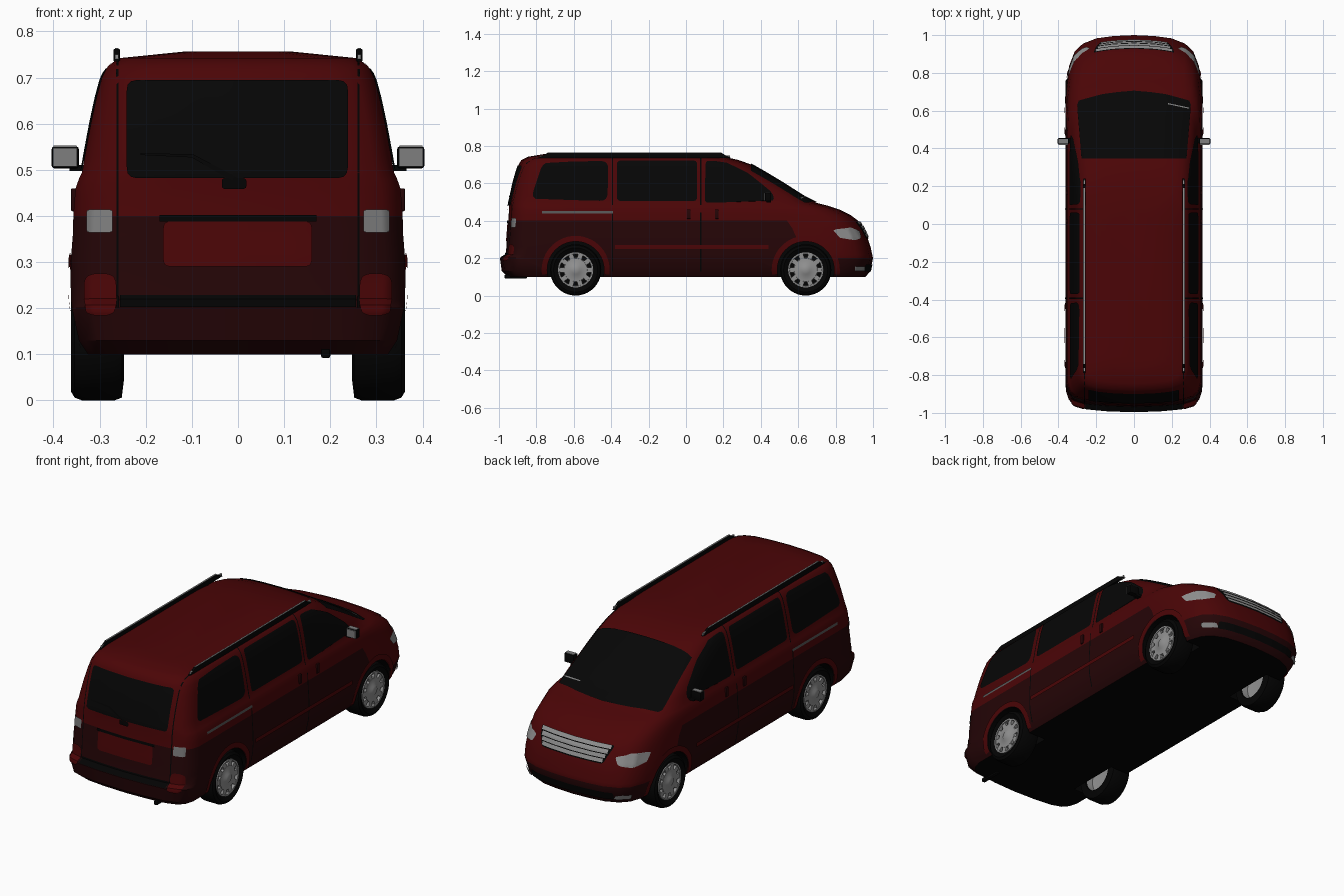
import bpy, bmesh, math
from mathutils import Vector, Matrix
from mathutils.bvhtree import BVHTree

if "Cube" in bpy.data.objects:
    bpy.data.objects.remove(bpy.data.objects["Cube"])

def mat(name, r, g, b):
    m = bpy.data.materials.new(name)
    m.diffuse_color = (r, g, b, 1)
    m.use_nodes = True
    m.node_tree.nodes["Principled BSDF"].inputs["Base Color"].default_value = m.diffuse_color
    return m

RED = mat("body_red", .07, .0015, .002)
DARK = mat("lower_dark_red", .018, .0015, .002)
BLACK = mat("trim_black", .001, .001, .001)
GLASS = mat("dark_glass", .0018, .0018, .0018)
GREY = mat("silver", .28, .28, .28)
LAMP = mat("lamp_grey", .21, .21, .21)
DULL = mat("dull_grey", .10, .10, .10)

def finish(bm, name, mats, angle=35):
    me = bpy.data.meshes.new(name)
    bm.to_mesh(me)
    bm.free()
    for m in mats:
        me.materials.append(m)
    for p in me.polygons:
        p.use_smooth = True
    me.set_sharp_from_angle(angle=math.radians(angle))
    ob = bpy.data.objects.new(name, me)
    bpy.context.collection.objects.link(ob)
    return ob

def box(name, lo, hi, m, bev=0.0, taper=0.0):
    bm = bmesh.new()
    lo, hi = Vector(lo), Vector(hi)
    mid = (lo + hi) / 2
    bmesh.ops.create_cube(bm, size=1, matrix=Matrix.Translation(mid) @ Matrix.Diagonal((*(hi - lo), 1)))
    for v in bm.verts:                      # sloping ends
        if v.co.z > mid.z:
            v.co.y -= math.copysign(taper, v.co.y - mid.y)
    if bev:
        bmesh.ops.bevel(bm, geom=bm.edges[:], offset=bev, segments=2, affect='EDGES', profile=.5)
    return finish(bm, name, [m])

def sided(s, lo, hi):
    """Box limits mirrored to side s."""
    xs = sorted((s * lo[0], s * hi[0]))
    return (xs[0], *lo[1:]), (xs[1], *hi[1:])

def lathe(name, prof, s, cy, cz, m, n=40):
    """Revolve (radius, x) profile round a wheel axis."""
    bm = bmesh.new()
    rings = [[bm.verts.new((s * x, cy + r * math.cos(a), cz + r * math.sin(a)))
              for a in (2 * math.pi * k / n for k in range(n))] for r, x in prof]
    for a, b in zip(rings, rings[1:]):
        for k in range(n):
            bm.faces.new((a[k], a[k - 1], b[k - 1], b[k]))
    bmesh.ops.remove_doubles(bm, verts=bm.verts, dist=1e-5)
    bmesh.ops.recalc_face_normals(bm, faces=bm.faces)
    return finish(bm, name, [m])

# ---- Body: stacked plan outlines (z, half width, rear y, front y)
LEVELS = [(.10, .325, -.95, .96), (.13, .345, -.985, .985), (.20, .36, -.995, 1.0),
          (.218, .362, -.965, .996), (.26, .363, -.96, .987), (.31, .362, -.957, .97),
          (.36, .358, -.953, .948), (.40, .357, -.95, .92), (.43, .355, -.948, .88),
          (.46, .352, -.947, .82), (.48, .345, -.947, .76), (.495, .338, -.947, .70),
          (.53, .332, -.94, .63), (.60, .319, -.925, .52), (.66, .306, -.908, .42),
          (.70, .295, -.895, .35), (.725, .282, -.88, .28), (.742, .258, -.845, .20),
          (.756, .12, -.76, .07)]
REAR = [(0, 0), (.4, .005), (.7, .015), (.88, .035), (.96, .065), (1, .11)]
FRONT = [(1, .38), (.985, .26), (.95, .16), (.87, .085), (.75, .045), (.55, .017), (.3, .005), (0, 0)]
bm = bmesh.new()
loops = []
for z, w, yr, yf in LEVELS:
    k = 1 - .4 * min(1, max(0, (z - .43) / .1))
    half = [(f * w, yr + d) for f, d in REAR]
    y0, y1 = yr + .11, yf - .38 * k
    half += [(w, y0 + (y1 - y0) * t / 6) for t in range(1, 6)]
    half += [(f * w, yf - d * k) for f, d in FRONT]
    ring = half + [(-x, y) for x, y in half[-2:0:-1]]
    loops.append([bm.verts.new((x, y, z)) for x, y in ring])
for a, b in zip(loops, loops[1:]):
    for i in range(len(a)):
        f = bm.faces.new((a[i - 1], a[i], b[i], b[i - 1]))
        c = f.calc_center_median()
        if (c.z < .4 and c.y < .5) or c.z < .2:   # darker lower body
            f.material_index = 2
bm.faces.new(loops[0]).material_index = 1         # black floor
bm.faces.new(loops[-1])
bmesh.ops.recalc_face_normals(bm, faces=bm.faces)
bvh = BVHTree.FromBMesh(bm)
body = finish(bm, "van_body", [RED, BLACK, DARK])

# ---- Wheel arches cut out of the body
WHEEL_Y, R = (.64, -.59), .137
cutters = []
for s in (1, -1):
    for wy in WHEEL_Y:
        c = lathe("arch_cutter", [(0, .22), (.152, .22), (.152, .5), (0, .5)], s, wy, R, RED)
        c.data.materials.append(BLACK)
        c.data.materials.append(DARK)
        for p in c.data.polygons:
            p.material_index = 1
        c.hide_render = True
        mod = body.modifiers.new("arch", 'BOOLEAN')
        mod.operation, mod.solver, mod.object = 'DIFFERENCE', 'EXACT', c
        cutters.append(c)
dg = bpy.context.evaluated_depsgraph_get()
cut = bpy.data.meshes.new_from_object(body.evaluated_get(dg))
body.modifiers.clear()
body.data = cut
cut.set_sharp_from_angle(angle=math.radians(35))
for c in cutters:
    bpy.data.objects.remove(c)

# ---- Thin plates laid on the body by projection
def rounded(poly, r):
    out = []
    for i, p in enumerate(poly):
        p, a, b = Vector(p), Vector(poly[i - 1]), Vector(poly[(i + 1) % len(poly)])
        p0 = p + (a - p).normalized() * min(r, (a - p).length * .45)
        p1 = p + (b - p).normalized() * min(r, (b - p).length * .45)
        out += [p0 * (1 - t) ** 2 + p * 2 * t * (1 - t) + p1 * t * t for t in (0, .25, .5, .75, 1)]
    return out

def scan(poly, n=14, m=14):
    """Fill a convex outline with rows of points."""
    vs = [p[1] for p in poly]
    lo, hi = min(vs), max(vs)
    rows = []
    for i in range(n + 1):
        v = (lo + hi) / 2 - (hi - lo) / 2 * math.cos(math.pi * i / n) * .9999
        us = []
        for a, b in zip(poly, list(poly[1:]) + [poly[0]]):
            if (a[1] - v) * (b[1] - v) <= 0 and a[1] != b[1]:
                us.append(a[0] + (b[0] - a[0]) * (v - a[1]) / (b[1] - a[1]))
        rows.append([(min(us) + (max(us) - min(us)) * j / m, v) for j in range(m + 1)])
    return rows

def plate(name, rows, axis, s, m, off=.004):
    d = {'x': Vector((-s, 0, 0)), 'y': Vector((0, -s, 0)), 'z': Vector((0, 0, -1))}[axis]
    bm = bmesh.new()
    grid = []
    for row in rows:
        line = []
        for u, v in row:
            p = Vector({'x': (0, u, v), 'y': (u, 0, v), 'z': (u, v, 0)}[axis]) - d * 2
            hit, nor, _, _ = bvh.ray_cast(p, d)
            if hit is None:
                hit, nor, _, _ = bvh.find_nearest(p + d * 1.6)
            line.append(bm.verts.new(hit + nor * off))
        grid.append(line)
    for a, b in zip(grid, grid[1:]):
        for j in range(len(a) - 1):
            bm.faces.new((a[j], a[j + 1], b[j + 1], b[j]))
    bm.normal_update()
    if sum(f.normal.dot(d) * f.calc_area() for f in bm.faces) > 0:
        bmesh.ops.reverse_faces(bm, faces=bm.faces)
    return finish(bm, name, [m])

def rect(u0, u1, v0, v1, r=0.0):
    p = [(u0, v0), (u1, v0), (u1, v1), (u0, v1)]
    return scan(rounded(p, r) if r else p)

for s in (1, -1):
    # side glass
    plate("rear_side_window", scan(rounded([(-.83, .515), (-.42, .505), (-.415, .718), (-.765, .712)], .04)), 'x', s, GLASS)
    plate("middle_side_window", rect(-.37, .06, .505, .72, .02), 'x', s, GLASS)
    plate("front_side_window", scan(rounded([(.10, .495), (.475, .505), (.46, .55), (.33, .655), (.21, .712), (.105, .72)], .02)), 'x', s, GLASS)
    # door gaps, sliding rail, mouldings and handles
    for y in (-.393, .079):
        plate("door_gap", rect(y - .003, y + .003, .13, .735), 'x', s, BLACK, .002)
    plate("sliding_rail", rect(-.77, -.39, .438, .451), 'x', s, DULL)
    plate("side_moulding", rect(-.38, .44, .248, .27), 'x', s, RED, .007)
    for y in (.015, .165):
        box("door_handle", *sided(s, (.35, y - .01, .41), (.362, y + .01, .46)), DARK, .003)
    # wheel arch lips
    for wy in WHEEL_Y:
        arc = [math.pi * (-.04 + 1.08 * k / 28) for k in range(29)]
        plate("arch_lip", [[(wy + r * math.cos(a), R + r * math.sin(a)) for a in arc]
                           for r in (.153, .182)], 'x', s, RED, .005)
    # lamps
    plate("headlight", scan(rounded([(.785, .352), (.82, .308), (.90, .295), (.935, .305), (.925, .345), (.88, .362)], .008)), 'x', s, GREY)
    plate("fog_lamp", rect(.90, .95, .132, .157, .006), 'x', s, LAMP, .007)
    xs = lambda a, b: sorted((s * a, s * b))
    plate("reverse_lamp", rect(*xs(.27, .324), .364, .413, .006), 'y', -1, LAMP, .006)
    plate("bumper_corner", rect(*xs(.262, .33), .185, .275, .025), 'y', -1, RED, .006)
    plate("tailgate_gap", rect(*xs(.258, .263), .20, .735), 'y', -1, BLACK, .002)
    # roof rails
    box("roof_rail", *sided(s, (.256, -.79, .735), (.27, .24, .762)), BLACK, .002, .05)
    box("roof_rail_strip", *sided(s, (.259, -.74, .758), (.267, .19, .764)), GREY)
    for y0, y1 in ((-.78, -.74), (.19, .235)):
        box("roof_rail_foot", *sided(s, (.259, y0, .735), (.267, y1, .75)), GREY)
    # door mirrors
    box("mirror_housing", *sided(s, (.345, .422, .503), (.404, .455, .551)), BLACK, .006)
    box("mirror_glass", *sided(s, (.349, .417, .507), (.401, .423, .547)), LAMP)
    box("mirror_cap", *sided(s, (.35, .425, .547), (.4, .45, .553)), LAMP)
    box("mirror_arm", *sided(s, (.325, .43, .497), (.365, .455, .51)), BLACK)

# ---- Front
plate("windscreen", scan([(-.3, .65), (-.15, .69), (0, .705), (.15, .69), (.3, .65), (.275, .345), (-.275, .345)], 20, 20), 'z', 1, GLASS, .005)
plate("windscreen_wiper", [[(.18, .636), (.29, .612)], [(.18, .63), (.29, .606)]], 'z', 1, LAMP, .009)
plate("grille_recess", scan(rounded([(-.18, .305), (.18, .305), (.215, .392), (-.215, .392)], .015)), 'y', 1, BLACK)
for k in range(4):
    z = .311 + .021 * k
    w = .177 + .008 * k
    plate("grille_bar", rect(-w, w, z, z + .017), 'y', 1, GREY, .008)
plate("lower_intake", rect(-.24, .24, .13, .168, .01), 'y', 1, BLACK)

# ---- Rear
plate("rear_window", rect(-.24, .237, .482, .693, .02), 'y', -1, GLASS)
plate("number_plate_panel", rect(-.162, .16, .29, .388, .015), 'y', -1, RED)
plate("tailgate_handle", rect(-.17, .17, .388, .402), 'y', -1, BLACK, .006)
plate("bumper_step", rect(-.255, .255, .2, .228), 'y', -1, BLACK, .003)
plate("rear_wiper", [[(.012, .462), (-.10, .525), (-.21, .53)], [(.015, .474), (-.097, .532), (-.21, .534)]], 'y', -1, BLACK, .009)
plate("wiper_pivot", rect(-.035, .018, .458, .482, .008), 'y', -1, BLACK, .006)
box("exhaust_tip", (.18, -.97, .092), (.2, -.85, .112), BLACK, .004)

# ---- Wheels
for s in (1, -1):
    for wy in WHEEL_Y:
        lathe("tyre", [(.094, .348), (.118, .362), (.131, .354), (R, .338), (R, .268), (.131, .252), (.09, .247), (.088, .27)], s, wy, R, BLACK)
        lathe("rim_back", [(0, .335), (.095, .335)], s, wy, R, BLACK)
        lathe("rim_ring", [(.096, .34), (.094, .354), (.086, .354), (.084, .338)], s, wy, R, GREY)
        lathe("rim_barrel", [(.09, .25), (.085, .29), (0, .30)], s, wy, R, GREY)
        lathe("wheel_hub", [(.066, .338), (.062, .352), (.03, .354), (.022, .36), (0, .361)], s, wy, R, GREY)
        bm = bmesh.new()
        for k in range(10):
            bmesh.ops.create_cube(bm, size=1, matrix=Matrix.Translation((s * .343, wy, R))
                                  @ Matrix.Rotation(k * math.pi / 5, 4, 'X')
                                  @ Matrix.Translation((0, .07, 0)) @ Matrix.Diagonal((.016, .036, .026, 1)))
        finish(bm, "wheel_spokes", [GREY])
